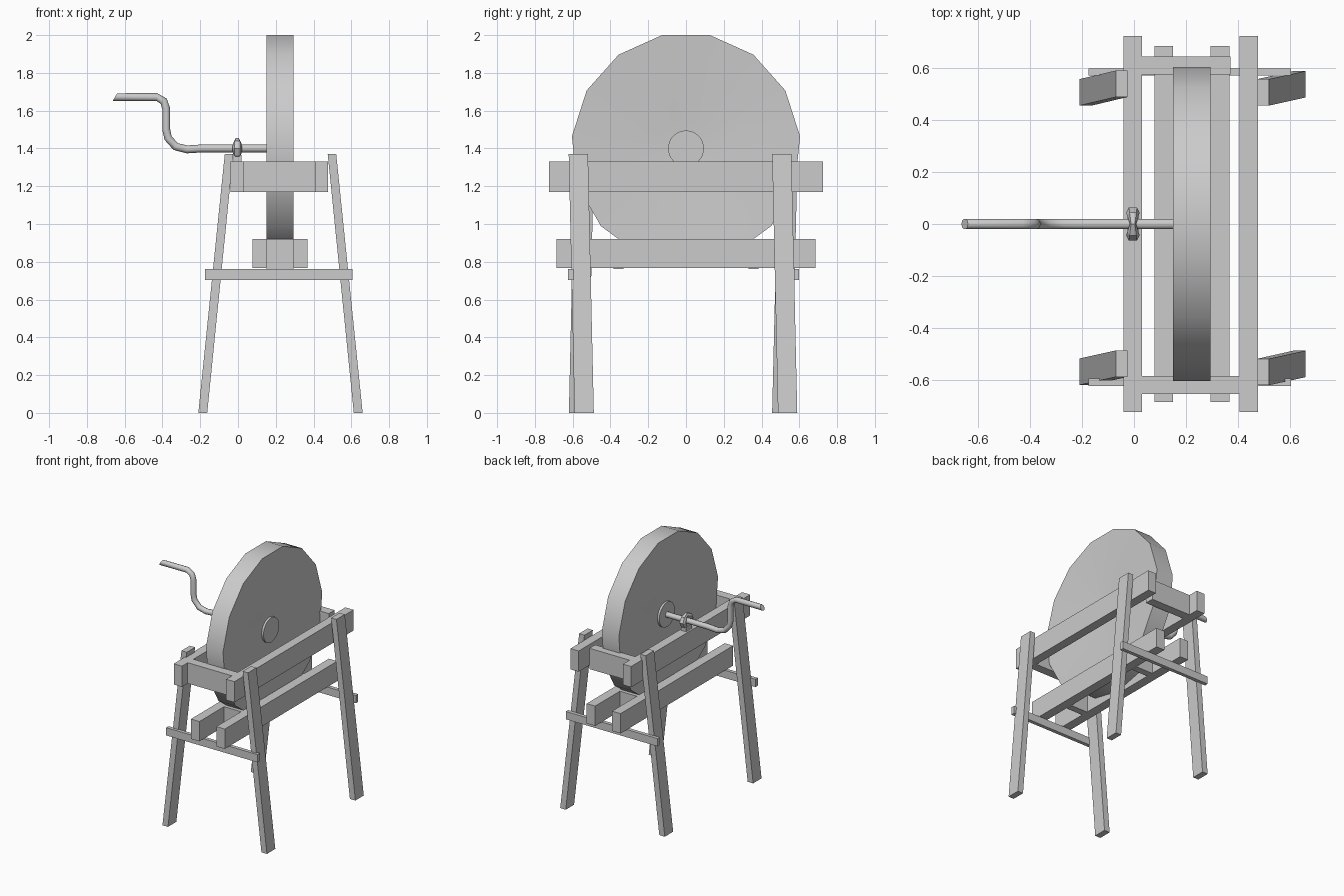
import bpy, bmesh, math
from mathutils import Vector

if "Cube" in bpy.data.objects:
    bpy.data.objects.remove(bpy.data.objects["Cube"])


def make_object(name, verts, faces, smooth=False):
    mesh = bpy.data.meshes.new(name)
    bm = bmesh.new()
    vs = [bm.verts.new(v) for v in verts]
    for f in faces:
        bm.faces.new([vs[i] for i in f])
    bmesh.ops.recalc_face_normals(bm, faces=bm.faces)
    bm.to_mesh(mesh)
    bm.free()
    ob = bpy.data.objects.new(name, mesh)
    bpy.context.collection.objects.link(ob)
    if smooth:
        bpy.ops.object.select_all(action='DESELECT')
        bpy.context.view_layer.objects.active = ob
        ob.select_set(True)
        bpy.ops.object.shade_smooth_by_angle(angle=math.radians(50))
    return ob


def bridge(name, rings, smooth=False, closed=False):
    """Skin a list of equal rings; cap the ends unless closed."""
    n, m = len(rings[0]), len(rings)
    faces = []
    for k in range(m if closed else m - 1):
        a, b = k * n, (k + 1) % m * n
        faces += [(a + i, a + (i + 1) % n, b + (i + 1) % n, b + i) for i in range(n)]
    if not closed:
        faces += [tuple(range(n)), tuple(range((m - 1) * n, m * n))]
    return make_object(name, [v for r in rings for v in r], faces, smooth)


def rect(x0, x1, y0, y1, z):
    return [(x0, y0, z), (x1, y0, z), (x1, y1, z), (x0, y1, z)]


def box(name, x0, x1, y0, y1, z0, z1):
    return bridge(name, [rect(x0, x1, y0, y1, z0), rect(x0, x1, y0, y1, z1)])


AXLE_Z = 1.4


def circle_x(x, r, n, start=0.0, ys=1.0):
    step = 2 * math.pi / n
    return [(x, ys * r * math.sin(start + step * i), AXLE_Z + r * math.cos(start + step * i))
            for i in range(n)]


# Grinding wheel: 15-sided with gently dished faces
profile = [(0.178, 0.08), (0.173, 0.16), (0.15, 0.6135), (0.295, 0.6135),
           (0.272, 0.16), (0.267, 0.08)]
bridge("grinding_wheel", [circle_x(x, r, 15, math.radians(12), 0.99) for x, r in profile], True)
bridge("wheel_hub", [circle_x(x, 0.095, 32) for x in (0.161, 0.284)], True)

# Upper frame
for side, x in (("left", -0.04), ("right", 0.407)):
    box(f"upper_beam_{side}", x, x + 0.07, -0.725, 0.725, 1.17, 1.33)
box("upper_crosspiece_front", 0.03, 0.407, -0.655, -0.585, 1.17, 1.33)
box("upper_crosspiece_back", 0.0, 0.372, 0.575, 0.645, 1.17, 1.33)

# Lower trough beams with spacer blocks
for side, x in (("left", 0.078), ("right", 0.295)):
    box(f"lower_beam_{side}", x, x + 0.072, -0.685, 0.685, 0.767, 0.92)
for side, y in (("front", -0.357), ("back", 0.357)):
    box(f"spacer_block_{side}", 0.15, 0.295, y - 0.027, y + 0.027, 0.762, 0.92)

# Stretchers across the legs
for side, y in (("front", -0.624), ("back", 0.571)):
    box(f"stretcher_{side}", -0.175, 0.605, y, y + 0.028, 0.703, 0.763)

# Splayed legs: foot x, top x, foot y, top y (lower corners)
legs = {"front_left": (-0.21, -0.07, -0.62, -0.589),
        "front_right": (0.613, 0.475, -0.59, -0.621),
        "back_left": (-0.21, -0.07, 0.456, 0.489),
        "back_right": (0.613, 0.475, 0.487, 0.456)}
for side, (fx, tx, fy, ty) in legs.items():
    bridge(f"leg_{side}", [rect(fx, fx + 0.047, fy, fy + 0.102, 0),
                           rect(tx, tx + 0.045, ty, ty + 0.102, 1.37)])

# Crank handle: tube swept in the xz plane
path = [(0.2, 1.4), (-0.19, 1.4), (-0.27, 1.395), (-0.33, 1.41), (-0.37, 1.455),
        (-0.38, 1.5), (-0.38, 1.61), (-0.393, 1.65), (-0.43, 1.672), (-0.652, 1.671)]
pts = [Vector((x, 0, z)) for x, z in path]
rings = []
for i, p in enumerate(pts):
    t = (pts[min(i + 1, len(pts) - 1)] - pts[max(i - 1, 0)]).normalized()
    side = Vector((0, 1, 0)).cross(t)
    rings.append([p + 0.021 * (math.cos(a) * side + math.sin(a) * Vector((0, 1, 0)))
                  for a in (2 * math.pi * k / 10 for k in range(10))])
for v in rings[-1]:
    v.x -= 0.6 * (1.671 - v.z)   # slanted handle end
bridge("crank_handle", rings, True)

# Bearing: ring round the axle, pinched at the top, on a short post
loops = []
for k in range(8):
    a = 2 * math.pi * k / 8
    w = 0.012 + 0.014 * abs(math.sin(a))
    loops.append([(-0.004 + dx, r * 1.14 * math.sin(a), AXLE_Z + r * math.cos(a))
                  for dx, r in ((-w, 0.038), (-w * 0.6, 0.056), (w * 0.6, 0.056),
                                (w, 0.038), (0, 0.019))])
bridge("bearing_ring", loops, closed=True)
box("bearing_post", -0.025, 0.018, -0.035, 0.035, 1.32, 1.365)
